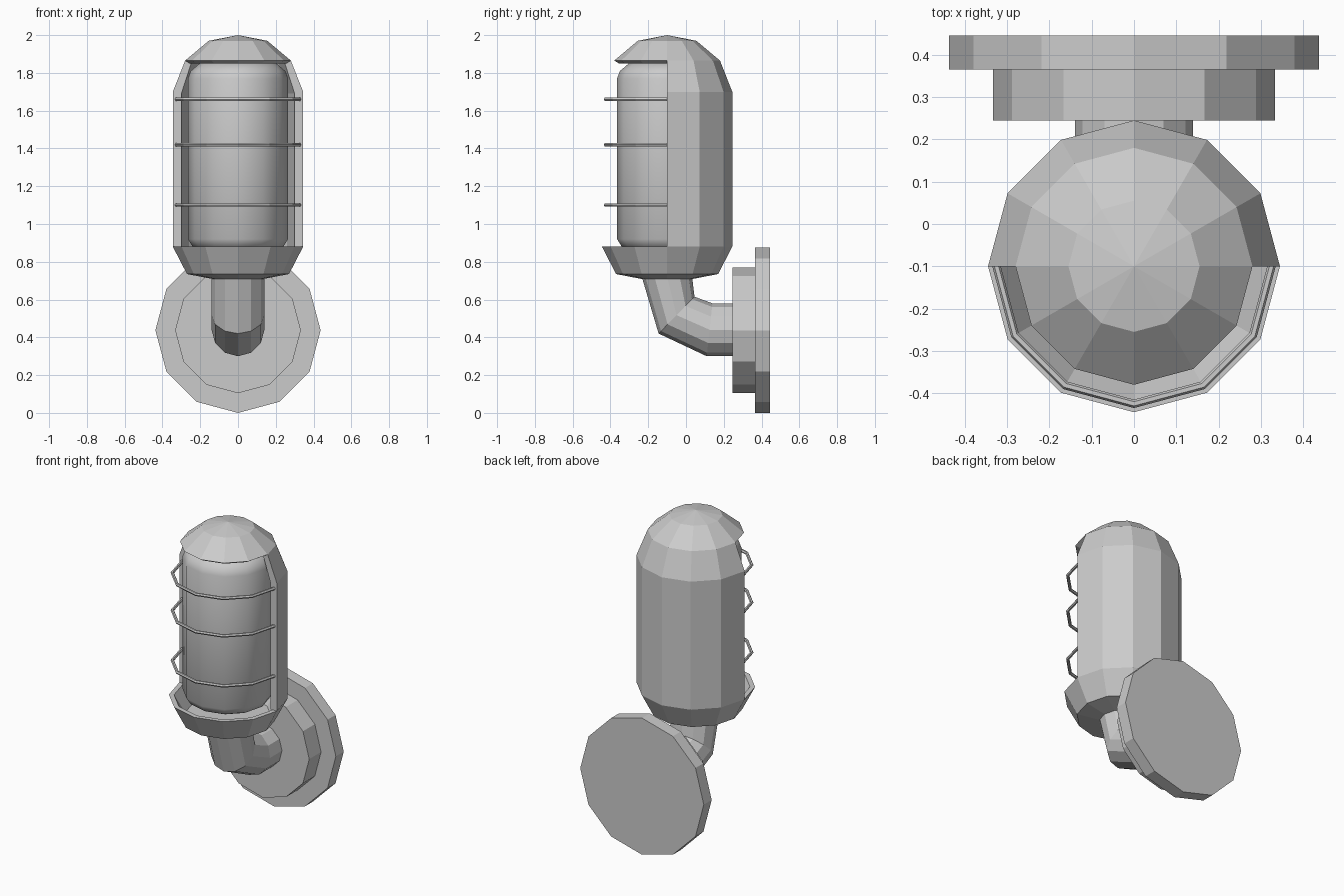
import bpy, bmesh, math
from mathutils import Vector

if "Cube" in bpy.data.objects:
    bpy.data.objects.remove(bpy.data.objects["Cube"])

AXIS_Y = -0.10
SIDES = 12


def finish(name, bm, smooth=False):
    bmesh.ops.remove_doubles(bm, verts=bm.verts, dist=1e-5)
    bmesh.ops.recalc_face_normals(bm, faces=bm.faces)
    me = bpy.data.meshes.new(name)
    bm.to_mesh(me)
    bm.free()
    ob = bpy.data.objects.new(name, me)
    bpy.context.collection.objects.link(ob)
    if smooth:
        bpy.ops.object.select_all(action='DESELECT')
        bpy.context.view_layer.objects.active = ob
        ob.select_set(True)
        bpy.ops.object.shade_smooth_by_angle(angle=math.radians(50))
    return ob


def bridge(bm, a, b, closed=True):
    n = len(a)
    for i in range(n if closed else n - 1):
        j = (i + 1) % n
        vs = [a[i], a[j], b[j], b[i]]
        if len({tuple(round(c, 5) for c in v.co) for v in vs}) > 2:
            bm.faces.new(vs)


def revolve(name, profile, half=False, loop=False, smooth=False):
    """Turn an (r, z) profile round the lamp axis; half keeps the back side."""
    bm = bmesh.new()
    count = SIDES // 2 + 1 if half else SIDES
    cols = []
    for k in range(count):
        a = 2 * math.pi * k / SIDES
        cols.append([bm.verts.new((r * math.cos(a), AXIS_Y + r * math.sin(a), z))
                     for r, z in profile])
    for k in range(count - 1 if half else count):
        bridge(bm, cols[k], cols[(k + 1) % count], closed=loop)
    if half:
        bm.faces.new(cols[0])
        bm.faces.new(cols[-1])
    return finish(name, bm, smooth)


# Housing: domed cap, half-round back shell, cup
revolve("cap", [(0, 2.0), (0.155, 1.97), (0.28, 1.865), (0.255, 1.85), (0, 1.85)])
revolve("back_shell", [(0.345, 0.88), (0.345, 1.70), (0.28, 1.865),
                       (0.245, 1.86), (0.30, 1.69), (0.30, 0.88)],
        half=True, loop=True)
revolve("cup", [(0, 0.71), (0.14, 0.71), (0.27, 0.735), (0.345, 0.88),
                (0.315, 0.88), (0.25, 0.77), (0, 0.77)])

# Glass cylinder with rounded shoulders
revolve("glass", [(0, 0.86), (0.20, 0.86), (0.24, 0.88), (0.265, 0.92),
                  (0.265, 1.77), (0.25, 1.81), (0.20, 1.852), (0, 1.855)],
        smooth=True)

# Guard wires across the front
for n, z in enumerate((1.10, 1.42, 1.66)):
    bm = bmesh.new()
    rings = []
    for k in range(SIDES // 2 + 1):
        a = math.pi + 2 * math.pi * k / SIDES
        d = Vector((math.cos(a), math.sin(a), 0))
        c = Vector((0, AXIS_Y, z)) + d * 0.325
        rings.append([bm.verts.new(c + d * 0.01 * math.cos(t * math.pi / 3)
                                   + Vector((0, 0, 0.01 * math.sin(t * math.pi / 3))))
                      for t in range(6)])
    for a, b in zip(rings, rings[1:]):
        bridge(bm, a, b)
    bm.faces.new(rings[0])
    bm.faces.new(rings[-1])
    finish(f"guard_wire_{n + 1}", bm)

# Bent arm: each section is given by its lower and upper edge points (y, z)
bm = bmesh.new()
rings = []
for lo, hi in (((0.26, 0.30), (0.26, 0.58)), ((0.11, 0.30), (0.14, 0.58)),
               ((-0.145, 0.42), (0.045, 0.615)), ((-0.24, 0.74), (0.03, 0.74))):
    lo, hi = Vector((0, *lo)), Vector((0, *hi))
    mid, up = (lo + hi) / 2, (hi - lo) / 2
    rings.append([bm.verts.new(mid + up * math.cos(2 * math.pi * k / SIDES)
                               + Vector((0.14 * math.sin(2 * math.pi * k / SIDES), 0, 0)))
                  for k in range(SIDES)])
for a, b in zip(rings, rings[1:]):
    bridge(bm, a, b)
bm.faces.new(rings[0])
bm.faces.new(rings[-1])
finish("arm", bm)

# Stepped wall mount
for name, r, y0, y1 in (("mount_step", 0.333, 0.245, 0.365),
                        ("wall_plate", 0.4375, 0.365, 0.445)):
    bpy.ops.mesh.primitive_cylinder_add(vertices=SIDES, radius=r, depth=y1 - y0,
                                        location=(0, (y0 + y1) / 2, 0.4375),
                                        rotation=(math.pi / 2, 0, 0))
    bpy.context.object.name = name
